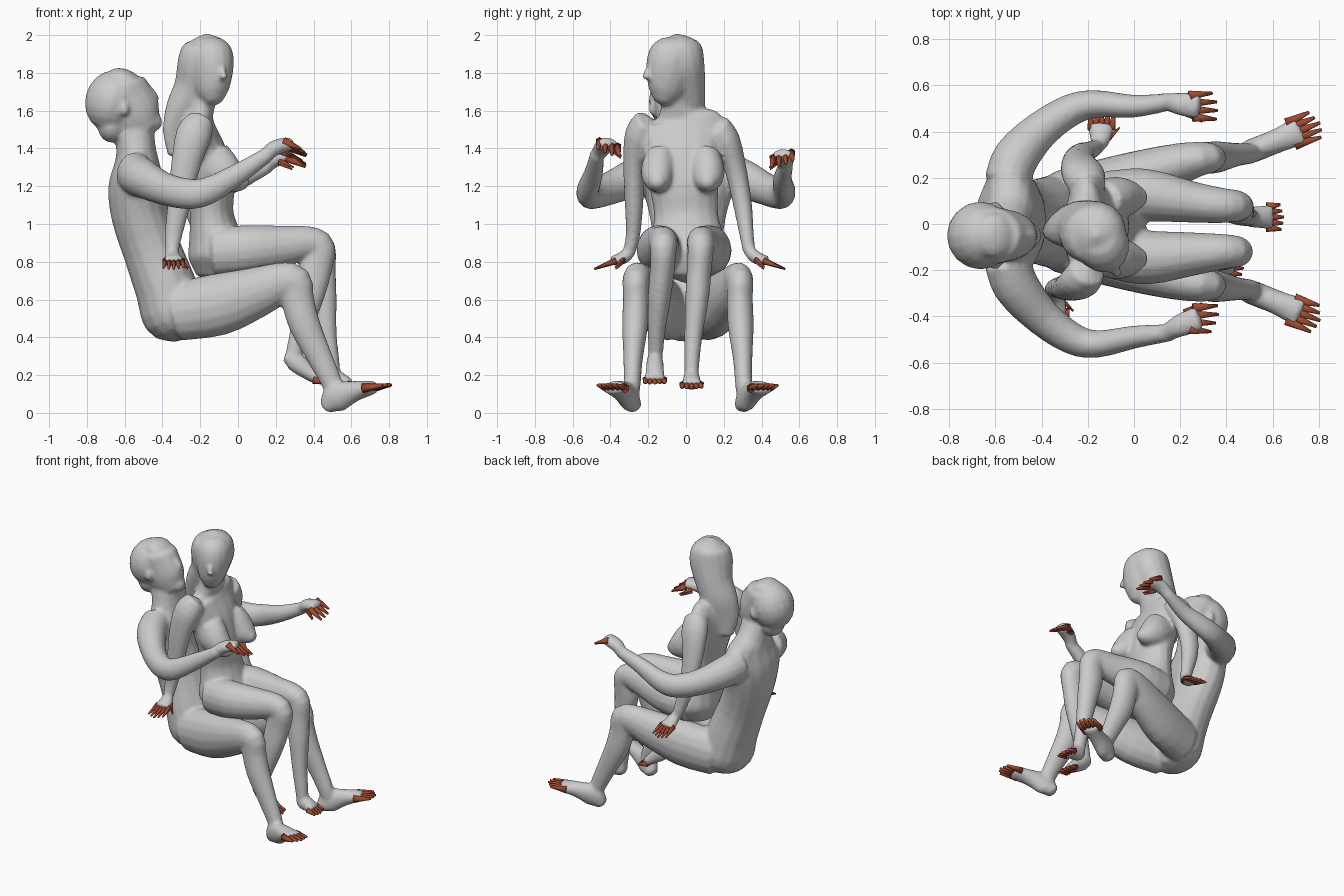
import bpy, bmesh, math
from mathutils import Vector, Matrix

red = bpy.data.materials.new("digit_red")
red.diffuse_color = (0.36, 0.07, 0.03, 1)
Y, Z = Vector((0, 1, 0)), Vector((0, 0, 1))


def finish(name, bm, mat=None):
    bmesh.ops.recalc_face_normals(bm, faces=bm.faces)
    me = bpy.data.meshes.new(name)
    bm.to_mesh(me)
    bm.free()
    for p in me.polygons:
        p.use_smooth = True
    if mat:
        me.materials.append(mat)
    ob = bpy.data.objects.new(name, me)
    bpy.context.collection.objects.link(ob)
    return ob


def loft(name, pts, side=Y, sides=16, sub=3):
    """Smooth tube through (x, y, z, half width along side, half depth)."""
    pts = [Vector(p) for p in pts]
    ext = [2 * pts[0] - pts[1]] + pts + [2 * pts[-1] - pts[-2]]
    path = []
    for i in range(1, len(ext) - 2):
        a, b, c, d = ext[i - 1:i + 3]
        for k in range(sub):
            t = k / sub
            path.append(0.5 * (2 * b + (c - a) * t + (2 * a - 5 * b + 4 * c - d) * t * t
                               + (3 * b - a - 3 * c + d) * t ** 3))
    path.append(pts[-1])
    bm, rings = bmesh.new(), []
    pos = [Vector(p[:3]) for p in path]
    n = len(path)
    for i, p in enumerate(path):
        t = (pos[min(i + 1, n - 1)] - pos[max(i - 1, 0)]).normalized()
        u = (side - t * side.dot(t)).normalized()
        v = t.cross(u)
        rings.append([bm.verts.new(pos[i] + u * p[3] * math.cos(a) + v * p[4] * math.sin(a))
                      for a in (2 * math.pi * k / sides for k in range(sides))])
    for r, q in zip(rings, rings[1:]):
        for k in range(sides):
            j = (k + 1) % sides
            bm.faces.new((r[k], r[j], q[j], q[k]))
    # rounded ends
    for r, i, j in ((rings[0], 0, 1), (rings[-1], n - 1, n - 2)):
        tip = bm.verts.new(pos[i] + (pos[i] - pos[j]).normalized() * 0.4 * min(path[i][3], path[i][4]))
        for k in range(sides):
            bm.faces.new((r[k], r[(k + 1) % sides], tip))
    return finish(name, bm)


def ball(name, loc, scale, rot=0):
    bm = bmesh.new()
    bmesh.ops.create_uvsphere(bm, u_segments=16, v_segments=10, radius=1)
    bm.transform(Matrix.Translation(loc) @ Matrix.Rotation(rot, 4, 'Y') @ Matrix.Diagonal((*scale, 1)))
    return finish(name, bm)


def digits(name, base, tip, across, width, r, n=5):
    """Row of pointed fingers or toes from base towards tip."""
    base, tip, across = Vector(base), Vector(tip), Vector(across).normalized()
    bm = bmesh.new()
    for i in range(n):
        o = (i / (n - 1) - 0.5) * width
        a = base + across * o
        b = tip + across * o * 1.2 - (tip - base) * abs(i - 1.7) * 0.1
        d = b - a
        m = Matrix.Translation((a + b) / 2) @ d.to_track_quat('Z', 'Y').to_matrix().to_4x4()
        bmesh.ops.create_cone(bm, cap_ends=True, segments=6, radius1=r, radius2=r * 0.3,
                              depth=d.length, matrix=m)
    return finish(name, bm, red)


def fuse(prefix):
    """Merge the grey parts of one figure into a single skin."""
    parts = [o for o in bpy.data.objects if o.name.startswith(prefix) and not o.data.materials]
    bpy.ops.object.select_all(action='DESELECT')
    for o in parts:
        o.select_set(True)
    body = parts[0]
    bpy.context.view_layer.objects.active = body
    bpy.ops.object.join()
    body.name = prefix + "body"
    m = body.modifiers.new("skin", 'REMESH')
    m.mode, m.voxel_size, m.use_smooth_shade = 'VOXEL', 0.012, True
    m = body.modifiers.new("relax", 'SMOOTH')
    m.factor, m.iterations = 0.5, 5


# Seated man: torso with neck
loft("man_torso", [(-.27, .01, .425, .13, .08), (-.33, .01, .51, .2, .17), (-.38, .01, .66, .195, .165),
                   (-.455, .01, .86, .18, .155), (-.52, .01, 1.05, .205, .152), (-.535, .01, 1.2, .245, .152),
                   (-.535, 0, 1.32, .25, .12), (-.54, -.02, 1.4, .15, .105), (-.555, -.05, 1.55, .085, .105)])
# Man head, hair, nose, ears
loft("man_head", [(-.48, -.05, 1.49, .07, .085), (-.535, -.05, 1.56, .105, .14), (-.59, -.05, 1.65, .12, .15),
                  (-.635, -.05, 1.73, .125, .14), (-.645, -.05, 1.79, .07, .075)])
ball("man_hair", (-.665, -.05, 1.65), (.145, .148, .165), .25)
ball("man_nape", (-.665, -.05, 1.53), (.08, .1, .1), .1)
ball("man_fringe", (-.6, -.05, 1.77), (.09, .1, .05), .35)
loft("man_nose", [(-.49, -.05, 1.72, .025, .03), (-.455, -.05, 1.675, .03, .032), (-.44, -.05, 1.65, .024, .026)])
ball("man_chin", (-.45, -.05, 1.54), (.05, .055, .05))
for s in (-1, 1):
    ball("man_ear", (-.6, -.05 + s * .125, 1.61), (.025, .022, .04))

for s, tag in ((-1, "right"), (1, "left")):
    y = lambda v: .01 + s * v
    # Man leg and foot
    loft("man_leg_" + tag, [(-.32, y(.1), .535, .12, .155), (-.1, y(.16), .575, .12, .165),
                            (.1, y(.22), .64, .105, .135), (.23, y(.26), .69, .085, .108), (.3, y(.275), .69, .072, .094),
                            (.315, y(.275), .6, .069, .088), (.355, y(.28), .46, .069, .083),
                            (.435, y(.29), .29, .052, .067), (.5, y(.295), .15, .045, .055), (.51, y(.3), .08, .04, .045)])
    loft("man_foot_" + tag, [(.465, y(.285), .03, .042, .04), (.52, y(.31), .08, .052, .08),
                             (.62, y(.35), .115, .053, .055), (.72, y(.395), .135, .065, .034)])
    digits("man_toes_" + tag, (.68, y(.38), .13), (.81, y(.43), .15), (-s * .4, 1, 0), .1, .026)
    # Man arm, raised forward
    zw = 1.37 if s < 0 else 1.31
    yw = .48 if s < 0 else .52
    e = .02 if s < 0 else 0
    loft("man_arm_" + tag, [(-.55, y(.17), 1.27, .115, .1), (-.51, y(.28), 1.245, .105, .1),
                            (-.4, y(.4 + e / 2), 1.19, .088, .082), (-.27, y(.485 + e), 1.16, .082, .07),
                            (-.16, y(.51 + e), 1.175, .074, .06), (.0, y(.5), (1.16 + zw) / 2, .057, .05),
                            (.16, y(yw), zw, .04, .038)], side=Z)
    yh = yw - .06 if s < 0 else yw - .02
    loft("man_palm_" + tag, [(.14, y(yw), zw - .01, .036, .038), (.2, y((yw + yh) / 2), zw + .035, .05, .042),
                             (.28, y(yh), zw + .055, .056, .034)])
    digits("man_fingers_" + tag, (.25, y(yh), zw + .055), (.365, y(yh), zw), (-.2 * s, 1, .3 * s), .1, .023, 4)
    digits("man_thumb_" + tag, (.22, y(yh - .03), zw + .02), (.3, y(yh - .07), zw - .02), (0, 0, 1), .012, .014, 2)

# Woman on his lap: torso with neck
loft("woman_torso", [(-.1, .01, .73, .14, .12), (-.105, .01, .84, .215, .16), (-.125, .005, .95, .19, .135),
                     (-.14, 0, 1.06, .17, .116), (-.145, -.01, 1.2, .185, .125), (-.18, -.02, 1.36, .21, .125),
                     (-.205, -.025, 1.48, .235, .1), (-.205, -.03, 1.55, .22, .078),
                     (-.195, -.04, 1.59, .11, .065), (-.16, -.07, 1.72, .057, .062)])
for yb, tag in ((-.15, "right"), (.115, "left")):
    loft("woman_chest_" + tag, [(-.14, yb * .9, 1.33, .09, .12), (-.07, yb, 1.27, .09, .105),
                                (.0, yb, 1.23, .068, .068), (.05, yb, 1.215, .03, .03)])

# Woman head turned to the side, with long hair
turn = Vector((.87, .5, 0))
loft("woman_head", [(-.125, -.13, 1.645, .045, .045), (-.135, -.11, 1.7, .085, .1), (-.145, -.08, 1.8, .115, .14),
                    (-.15, -.065, 1.9, .12, .135), (-.16, -.05, 1.96, .085, .085)], side=turn)
loft("woman_nose", [(-.085, -.2, 1.82, .015, .02), (-.075, -.21, 1.77, .022, .025)], side=turn)
loft("woman_hair", [(-.165, -.05, 1.985, .065, .065), (-.165, -.045, 1.94, .125, .125), (-.18, -.035, 1.85, .145, .13),
                    (-.22, -.01, 1.72, .125, .11), (-.275, .0, 1.6, .12, .085), (-.315, .0, 1.48, .095, .05),
                    (-.33, .0, 1.36, .045, .03)], side=turn)

# Woman legs: right heel tucked back
loft("woman_leg_left", [(-.12, .12, .85, .11, .13), (.05, .125, .865, .115, .13), (.25, .095, .885, .09, .107),
                        (.38, .08, .9, .077, .088), (.435, .078, .87, .07, .082), (.43, .07, .76, .066, .088),
                        (.45, .06, .62, .064, .073), (.47, .04, .42, .049, .053), (.495, .03, .25, .04, .045),
                        (.5, .03, .18, .038, .04)])
loft("woman_leg_right", [(-.12, -.12, .85, .11, .13), (.05, -.145, .865, .118, .13), (.25, -.13, .885, .095, .107),
                         (.38, -.12, .9, .078, .088), (.435, -.12, .87, .07, .082), (.41, -.125, .76, .066, .088),
                         (.38, -.14, .62, .062, .078), (.335, -.155, .45, .048, .057), (.3, -.16, .33, .04, .045),
                         (.29, -.165, .28, .036, .04)])
for tag, x, yy, z, dx, dz in (("left", .475, .03, .19, .12, -.04), ("right", .26, -.165, .305, .165, -.13)):
    loft("woman_foot_" + tag, [(x, yy, z, .035, .035), (x + dx * .3, yy, z + dz * .3, .045, .053),
                               (x + dx * .7, yy, z + dz * .7, .05, .042),
                               (x + dx, yy, z + dz, .058, .028)])
    digits("woman_toes_" + tag, (x + dx * .85, yy, z + dz), (x + dx + .055, yy, z + dz - .02), Y, .09, .022)

# Woman arms with hands spread outward
loft("woman_arm_right", [(-.2, -.2, 1.535, .08, .08), (-.235, -.25, 1.47, .075, .095), (-.275, -.275, 1.32, .058, .08),
                         (-.31, -.275, 1.12, .05, .063), (-.34, -.28, .95, .039, .048), (-.35, -.3, .85, .033, .035)])
loft("woman_arm_left", [(-.2, .16, 1.51, .08, .08), (-.22, .215, 1.44, .073, .095), (-.24, .265, 1.28, .058, .075),
                        (-.23, .3, 1.1, .05, .06), (-.19, .32, .95, .039, .045), (-.16, .335, .85, .033, .035)])
for tag, s, x, yy, z in (("right", -1, -.35, -.3, .85), ("left", 1, -.15, .34, .85)):
    loft("woman_palm_" + tag, [(x, yy, z, .034, .034), (x + .005, yy + s * .035, z - .03, .048, .034),
                               (x + .01, yy + s * .09, z - .045, .055, .026)], side=Vector((1, 0, 0)))
    digits("woman_fingers_" + tag, (x + .01, yy + s * .07, z - .045), (x + .01, yy + s * .19, z - .09),
           (1, 0, 0), .09, .018)
    digits("woman_thumb_" + tag, (x + .04, yy + s * .03, z - .04), (x + .09, yy + s * .08, z - .09), Z, .012, .013, 2)

fuse("man_")
fuse("woman_")
